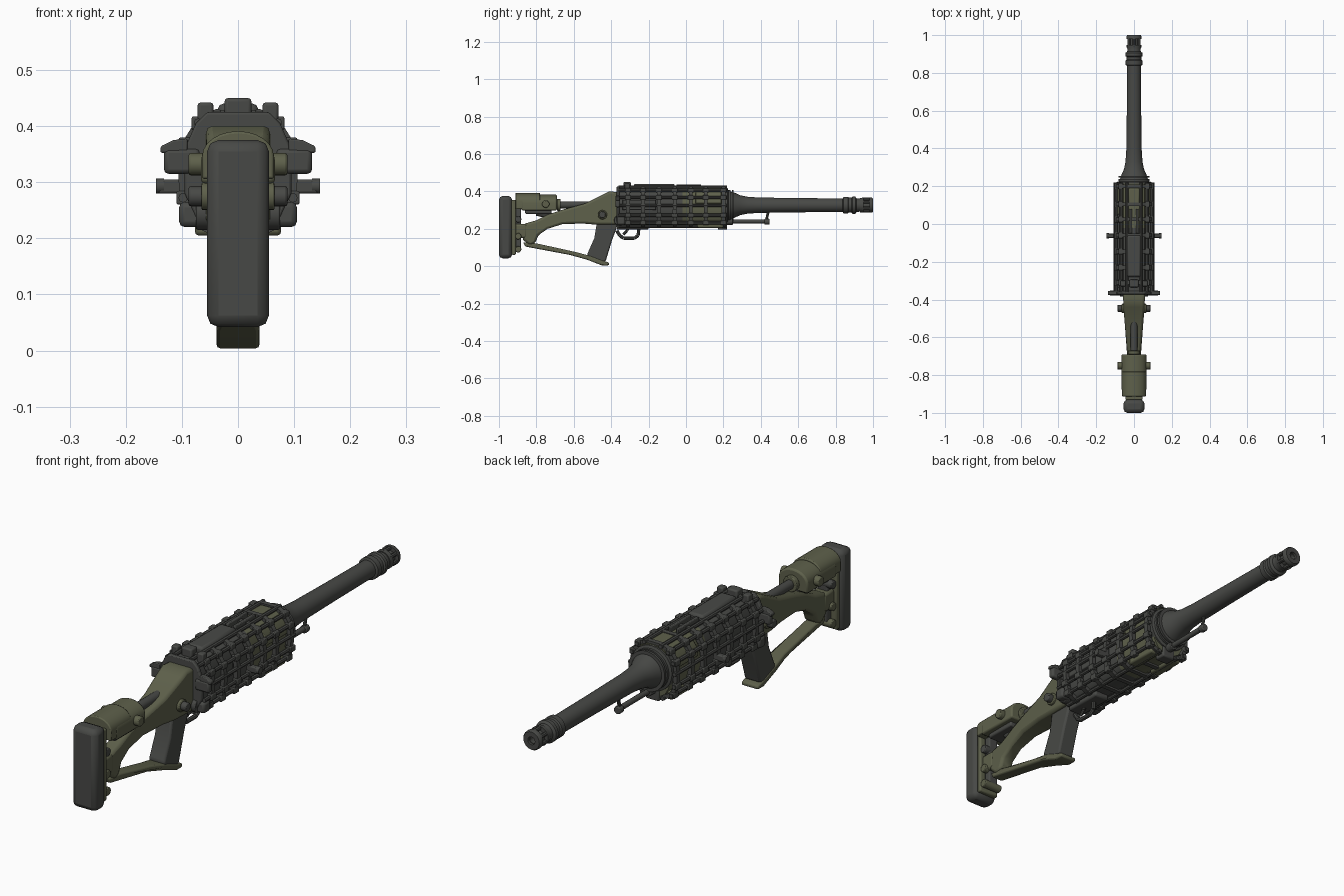
import bpy, bmesh, math
from mathutils import Vector


def colour(name, rgb):
    m = bpy.data.materials.new(name)
    m.diffuse_color = (*rgb, 1)
    return m


DARK = colour("dark gunmetal", (0.064, 0.066, 0.061))
OLIVE = colour("olive green", (0.112, 0.118, 0.07))


def finish(name, bm, mat, bevel=0.0, seg=2):
    bmesh.ops.recalc_face_normals(bm, faces=bm.faces)
    me = bpy.data.meshes.new(name)
    bm.to_mesh(me)
    bm.free()
    ob = bpy.data.objects.new(name, me)
    bpy.context.collection.objects.link(ob)
    me.materials.append(mat)
    if bevel:
        b = ob.modifiers.new("bevel", 'BEVEL')
        b.width, b.segments, b.limit_method, b.angle_limit = bevel, seg, 'ANGLE', 0.6
    return ob


def loft(name, loops, mat, closed=False, bevel=0.0):
    """Skin equal-length point loops; closed joins last to first, else ends are capped."""
    bm = bmesh.new()
    vs = [[bm.verts.new(p) for p in lp] for lp in loops]
    n = len(vs[0])
    pairs = list(zip(vs, vs[1:])) + ([(vs[-1], vs[0])] if closed else [])
    for a, b in pairs:
        for i in range(n):
            j = (i + 1) % n
            bm.faces.new((a[i], a[j], b[j], b[i]))
    if not closed:
        bm.faces.new(vs[0])
        bm.faces.new(vs[-1])
    return finish(name, bm, mat, bevel)


def box(name, lo, hi, mat, bevel=0.004):
    pts = lambda z: [(lo[0], lo[1], z), (hi[0], lo[1], z), (hi[0], hi[1], z), (lo[0], hi[1], z)]
    return loft(name, [pts(lo[2]), pts(hi[2])], mat, bevel=bevel)


def side_profile(name, pts, width, mat, bevel=0.01):
    """Outline in (y, z), extruded across x; width may depend on y."""
    w = width if callable(width) else (lambda y: width)
    return loft(name, [[(s * w(y), y, z) for y, z in pts] for s in (-1, 1)], mat, bevel=bevel)


def section(name, pts, y0, y1, mat, bevel=0.004):
    """Outline in (x, z), extruded along y."""
    return loft(name, [[(x, y, z) for x, z in pts] for y in (y0, y1)], mat, bevel=bevel)


def lathe(name, prof, mat, x=0, z=0.326, seg=28, closed=False):
    loops = [[(x + r * math.cos(2 * math.pi * i / seg), y, z + r * math.sin(2 * math.pi * i / seg))
              for i in range(seg)] for y, r in prof]
    return loft(name, loops, mat, closed)


def rod(name, p, q, r, mat, seg=12, bevel=0.0):
    p, q = Vector(p), Vector(q)
    d = (q - p).normalized()
    u = d.orthogonal().normalized()
    v = d.cross(u)
    ring = [(u * math.cos(2 * math.pi * i / seg) + v * math.sin(2 * math.pi * i / seg)) * r for i in range(seg)]
    return loft(name, [[p + o for o in ring], [q + o for o in ring]], mat, bevel=bevel)


def tube_path(name, pts, r, mat):
    for a, b in zip(pts, pts[1:]):
        rod(name, a, b, r, mat, 8)


# butt pad, backing plate and shoulder hardware
box("butt_pad", (-0.055, -1.0, 0.042), (0.055, -0.93, 0.375), DARK, 0.02)
box("butt_plate", (-0.045, -0.932, 0.06), (0.045, -0.91, 0.355), OLIVE, 0.006)
box("butt_slider", (-0.022, -0.912, 0.08), (0.022, -0.882, 0.34), DARK, 0.006)
for z in (0.09, 0.16, 0.25, 0.335):
    rod("butt_bolt", (-0.042, -0.897, z), (0.042, -0.897, z), 0.017, OLIVE if z < 0.2 else DARK, 14, 0.003)
box("butt_bracket", (-0.032, -0.92, 0.15), (0.032, -0.85, 0.225), OLIVE, 0.01)

# cheek rest: arched cover with dark base, rods and side knobs
arch = [(0.066, 0.298)] + [(0.066 * math.cos(a), 0.338 + 0.045 * math.sin(a))
        for a in [math.pi * i / 12 for i in range(13)]] + [(-0.066, 0.298)]
section("cheek_rest", arch, -0.88, -0.69, OLIVE, 0.007)
section("cheek_rest_rear", [(x * 0.97, z + 0.008) for x, z in arch], -0.912, -0.78, OLIVE)
box("cheek_rest_base", (-0.045, -0.86, 0.28), (0.045, -0.72, 0.302), DARK, 0.006)
rod("cheek_rod", (0, -0.71, 0.328), (0, -0.46, 0.328), 0.019, DARK, 16)
rod("cheek_collar", (0, -0.69, 0.328), (0, -0.67, 0.328), 0.032, OLIVE, 16, 0.003)
rod("cheek_brace", (0, -0.80, 0.285), (0, -0.66, 0.255), 0.016, DARK)
for s in (-1, 1):
    rod("cheek_knob", (s * 0.06, -0.75, 0.332), (s * 0.088, -0.75, 0.332), 0.02, OLIVE, 14, 0.004)
    rod("stock_knob", (s * 0.048, -0.447, 0.275), (s * 0.088, -0.447, 0.275), 0.018, DARK, 14, 0.004)
    rod("stock_knob_base", (s * 0.045, -0.447, 0.275), (s * 0.065, -0.447, 0.275), 0.025, OLIVE, 14, 0.003)

# skeleton stock, lower strut and pistol grip
side_profile("stock", [(-0.355, 0.395), (-0.41, 0.40), (-0.44, 0.385), (-0.54, 0.335), (-0.66, 0.302),
                       (-0.74, 0.275), (-0.80, 0.245), (-0.87, 0.225), (-0.885, 0.19), (-0.87, 0.14),
                       (-0.835, 0.11), (-0.805, 0.125), (-0.79, 0.165), (-0.74, 0.2), (-0.66, 0.225),
                       (-0.55, 0.228), (-0.48, 0.222), (-0.355, 0.222)],
             lambda y: max(0.03, min(0.058, 0.058 + (y + 0.42) * 0.085)), OLIVE, 0.012)
side_profile("lower_strut", [(-0.87, 0.128), (-0.80, 0.122), (-0.60, 0.078), (-0.51, 0.055), (-0.44, 0.028),
                             (-0.412, 0.02), (-0.412, 0.004), (-0.45, 0.004), (-0.53, 0.035),
                             (-0.62, 0.06), (-0.86, 0.105)],
             lambda y: 0.038 if y > -0.56 else 0.026, OLIVE, 0.006)
side_profile("pistol_grip", [(-0.475, 0.24), (-0.365, 0.24), (-0.372, 0.20), (-0.395, 0.14), (-0.43, 0.025),
                             (-0.455, 0.022), (-0.525, 0.05), (-0.528, 0.065), (-0.49, 0.15)], 0.036, DARK, 0.014)

# trigger and guard
tube_path("trigger_guard", [(0, -0.37, 0.19), (0, -0.355, 0.165), (0, -0.335, 0.15), (0, -0.275, 0.15),
                            (0, -0.255, 0.165), (0, -0.252, 0.22)], 0.009, DARK)
tube_path("trigger", [(0, -0.305, 0.22), (0, -0.315, 0.19), (0, -0.335, 0.17)], 0.007, DARK)

# receiver core, olive in its forward half
mirror = lambda half: half + [(-x, z) for x, z in reversed(half)]
core = mirror([(0.03, 0.418), (0.055, 0.405), (0.072, 0.37), (0.078, 0.32), (0.072, 0.26), (0.055, 0.23), (0.03, 0.215)])
ys = (-0.37, -0.27, -0.15, -0.02, 0.1, 0.215)
body = loft("receiver_core", [[(x, y, z) for x, z in core] for y in ys], DARK)
body.data.materials.append(OLIVE)
for f in body.data.polygons:
    if f.center.y > -0.02:
        f.material_index = 1

# protective cage: rings, long bars and clamps
cage = [(0.04, 0.428), (0.075, 0.41), (0.1, 0.37), (0.107, 0.325), (0.104, 0.27), (0.09, 0.228), (0.05, 0.207)]
ring_y = (-0.31, -0.23, -0.145, -0.06, 0.025, 0.105, 0.2)
outer = mirror(cage)
inner = [(x * 0.84, 0.318 + (z - 0.318) * 0.87) for x, z in outer]
for y in ring_y:
    loft("cage_ring", [[(x, yy, z) for x, z in o] for o, yy in
                       ((outer, y - 0.01), (outer, y + 0.01), (inner, y + 0.01), (inner, y - 0.01))],
         DARK, closed=True)
for s in (-1, 1):
    for k, (x, z) in enumerate(cage):
        x, z = x * 0.94 * s, 0.318 + (z - 0.318) * 0.95
        rod("cage_bar", (x, -0.36, z), (x, 0.22, z), 0.0085, DARK, 8)
        if k in (1, 2, 4, 5):
            for y in ring_y:
                box("cage_clamp", (x - 0.012, y - 0.016, z - 0.012), (x + 0.012, y + 0.016, z + 0.012), DARK, 0.003)
    # side panels behind the cage and side lugs
    box("side_panel", (s * 0.082 - 0.01, -0.34, 0.30), (s * 0.082 + 0.01, -0.16, 0.355), DARK, 0.004)
    box("side_lug", (s * 0.12 - 0.022, -0.073, 0.28), (s * 0.12 + 0.022, -0.05, 0.305), DARK, 0.004)
    rod("side_lug_end", (s * 0.132, -0.062, 0.293), (s * 0.146, -0.062, 0.293), 0.014, DARK, 12)
    # rear plate ears and lower pods
    box("rear_ear", (s * 0.1 - 0.032, -0.378, 0.315), (s * 0.1 + 0.032, -0.352, 0.36), DARK, 0.008)
    section("rear_ear_tip", [(s * 0.09, 0.355), (s * 0.138, 0.352), (s * 0.138, 0.364), (s * 0.115, 0.375),
                             (s * 0.09, 0.378)], -0.376, -0.354, DARK, 0.003)
    box("rear_pod", (s * 0.078 - 0.027, -0.37, 0.22), (s * 0.078 + 0.027, -0.325, 0.265), DARK, 0.01)
    rod("rear_pivot", (s * 0.05, -0.355, 0.245), (s * 0.075, -0.355, 0.245), 0.03, DARK, 18, 0.003)
    box("sight_post", (s * 0.058 - 0.014, -0.33, 0.40), (s * 0.058 + 0.014, -0.30, 0.442), DARK, 0.005)
    box("top_rail", (s * 0.017 - 0.007, -0.05, 0.41), (s * 0.017 + 0.007, 0.08, 0.438), DARK, 0.003)
    box("front_foot", (s * 0.055 - 0.022, 0.06, 0.205), (s * 0.055 + 0.022, 0.2, 0.24), OLIVE, 0.007)
    section("olive_cover", [(s * 0.06, 0.405), (s * 0.088, 0.37), (s * 0.092, 0.335), (s * 0.075, 0.335),
                            (s * 0.05, 0.38)], 0.05, 0.19, OLIVE, 0.004)

# receiver top and underside blocks
section("rear_plate", mirror([(0.055, 0.425), (0.075, 0.405), (0.095, 0.36), (0.095, 0.28), (0.07, 0.225)]),
        -0.372, -0.355, DARK, 0.004)
box("top_cover", (-0.036, -0.28, 0.40), (0.036, -0.06, 0.44), DARK, 0.01)
box("rear_sight", (-0.024, -0.335, 0.40), (0.024, -0.295, 0.45), DARK, 0.006)
box("front_top_block", (-0.03, 0.1, 0.40), (0.03, 0.19, 0.425), OLIVE, 0.008)
box("trigger_housing", (-0.035, -0.37, 0.195), (0.035, -0.2, 0.235), DARK, 0.008)
box("under_block", (-0.03, 0.17, 0.195), (0.03, 0.22, 0.25), DARK, 0.006)

# barrel with flared root
lathe("barrel", [(0.2, 0.092), (0.222, 0.092), (0.226, 0.08), (0.24, 0.073), (0.262, 0.066), (0.29, 0.053),
                 (0.33, 0.045), (0.39, 0.041), (0.6, 0.038), (0.85, 0.036)], DARK)
for y in (0.232, 0.25):
    lathe("root_ring", [(y - 0.005, 0.06), (y - 0.005, 0.082), (y + 0.005, 0.082), (y + 0.005, 0.06)], DARK, closed=True)

# muzzle brake: collars, hollow core and slot ribs
lathe("muzzle_collar", [(0.838, 0.036), (0.842, 0.045), (0.865, 0.045), (0.87, 0.04), (0.885, 0.04),
                        (0.89, 0.046), (0.905, 0.046), (0.912, 0.036), (0.94, 0.034)], DARK)
lathe("muzzle_tube", [(0.92, 0.024), (0.99, 0.024), (0.99, 0.014), (0.92, 0.014)], DARK, closed=True)
lathe("muzzle_base", [(0.93, 0.01), (0.93, 0.038), (0.948, 0.04), (0.948, 0.01)], DARK, closed=True)
lathe("muzzle_crown", [(0.98, 0.016), (0.98, 0.04), (0.994, 0.04), (1.0, 0.036), (1.0, 0.016)], DARK, closed=True)
for i in range(6):
    a = math.pi * (2 * i + 1) / 6
    x, z = 0.032 * math.cos(a), 0.326 + 0.032 * math.sin(a)
    rod("muzzle_rib", (x, 0.94, z), (x, 0.985, z), 0.008, DARK, 8)

# under-barrel rod with stop and hanger
rod("under_rod", (0, 0.2, 0.24), (0, 0.435, 0.24), 0.011, DARK, 12)
rod("under_rod_tip", (0, 0.42, 0.238), (0, 0.446, 0.238), 0.016, DARK, 14, 0.004)
rod("under_rod_hanger", (0, 0.428, 0.24), (0, 0.442, 0.30), 0.007, DARK, 10)
rod("under_rod_sleeve", (0, 0.2, 0.24), (0, 0.25, 0.24), 0.019, DARK, 14, 0.003)

# smooth shading with crisp edges
bpy.ops.object.select_all(action='SELECT')
bpy.context.view_layer.objects.active = body
bpy.ops.object.shade_smooth_by_angle(angle=math.radians(35))
